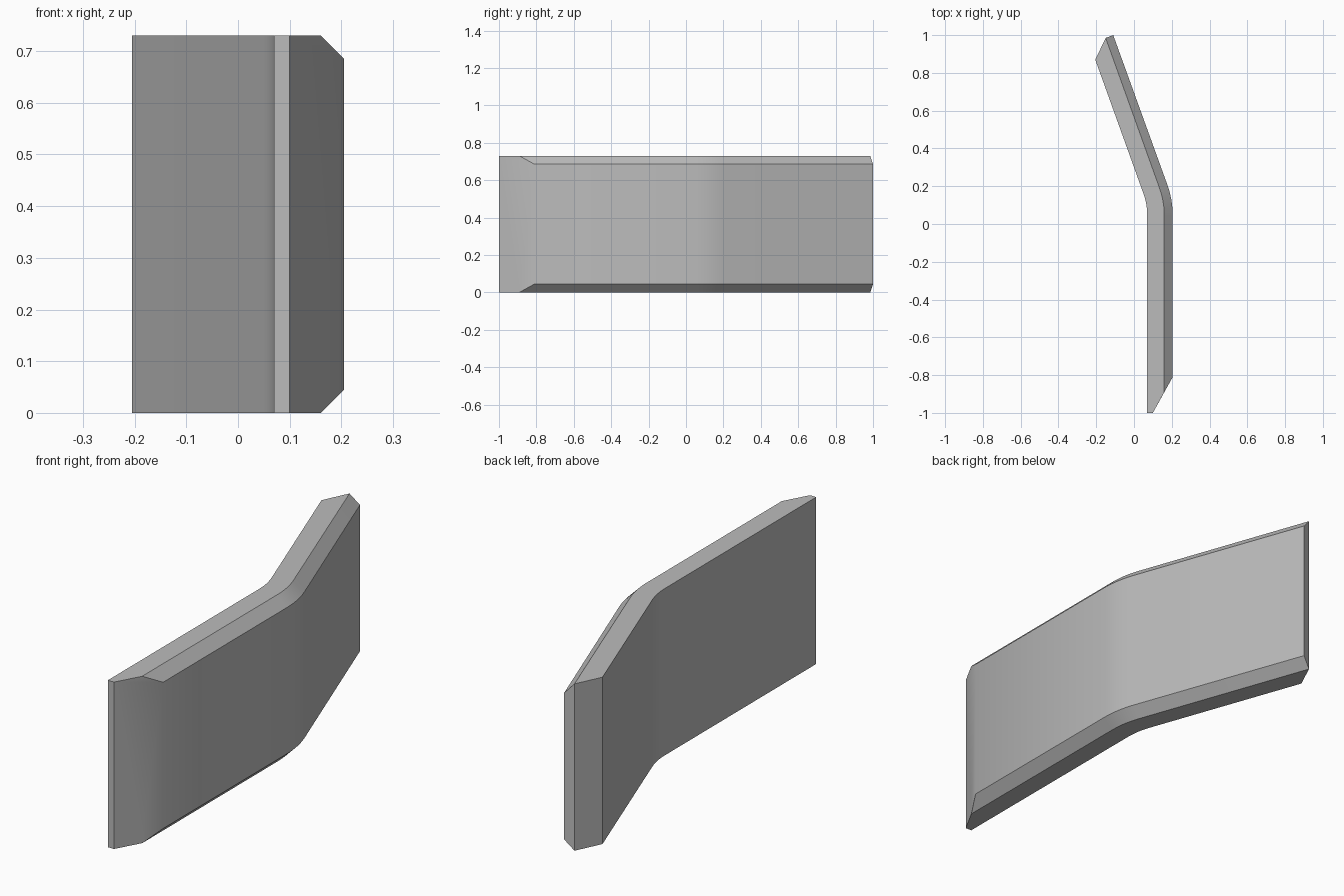
import bpy, bmesh, math
from mathutils import Vector

if "Cube" in bpy.data.objects:
    bpy.data.objects.remove(bpy.data.objects["Cube"])

H, CH = 0.73, 0.045               # plate height, edge chamfer
TURN = math.atan2(0.36, 1.0)      # bend angle
CX, CY = -0.27, 0.046             # bend centre
STEPS = 6


def plan(x, front_y, end):
    """Plan line: straight run, rounded bend, angled run."""
    r = x - CX
    pts = [(x, front_y)]
    for i in range(STEPS + 1):
        a = TURN * i / STEPS
        pts.append((CX + r * math.cos(a), CY + r * math.sin(a)))
    return pts + [end]


inner = plan(0.07, -1.0, (-0.205, 0.87))
ridge = plan(0.16, -0.891, (-0.15, 0.985))
outer = plan(0.205, -0.81, (-0.11, 1.0))

bm = bmesh.new()


def rail(pts, z):
    return [bm.verts.new((x, y, z)) for x, y in pts]


# Six rails around the section
rails = [rail(inner, 0), rail(ridge, 0), rail(outer, CH),
         rail(outer, H - CH), rail(ridge, H), rail(inner, H)]
nose_b, nose_t = (bm.verts.new((0.10, -1.0, z)) for z in (0, H))

# Long sides, with the front nose corner joined into top and bottom
n = len(inner)
for k in range(6):
    a, b = rails[k], rails[(k + 1) % 6]
    for i in range(n - 1):
        loop = [a[i], a[i + 1], b[i + 1], b[i]]
        if i == 0 and k == 0:
            loop.append(nose_b)
        if i == 0 and k == 4:
            loop.append(nose_t)
        bm.faces.new(loop)

# Front: narrow face and slanted face
f = [r[0] for r in rails]
bm.faces.new([f[0], nose_b, nose_t, f[5]])
bm.faces.new([nose_b, f[1], f[2], f[3], f[4], nose_t])

# Back: wide slanted face and narrow face
e = [r[-1] for r in rails]
bm.faces.new([e[0], e[1], e[4], e[5]])
bm.faces.new([e[1], e[2], e[3], e[4]])
bmesh.ops.recalc_face_normals(bm, faces=bm.faces[:])

mesh = bpy.data.meshes.new("bent_plate")
bm.to_mesh(mesh)
bm.free()
plate = bpy.data.objects.new("bent_plate", mesh)
bpy.context.collection.objects.link(plate)

grey = bpy.data.materials.new("plain grey")
grey.diffuse_color = (0.5, 0.5, 0.5, 1)
grey.use_nodes = True
grey.node_tree.nodes["Principled BSDF"].inputs["Base Color"].default_value = grey.diffuse_color
mesh.materials.append(grey)

bpy.context.view_layer.objects.active = plate
plate.select_set(True)
bpy.ops.object.shade_smooth_by_angle(angle=math.radians(30))
